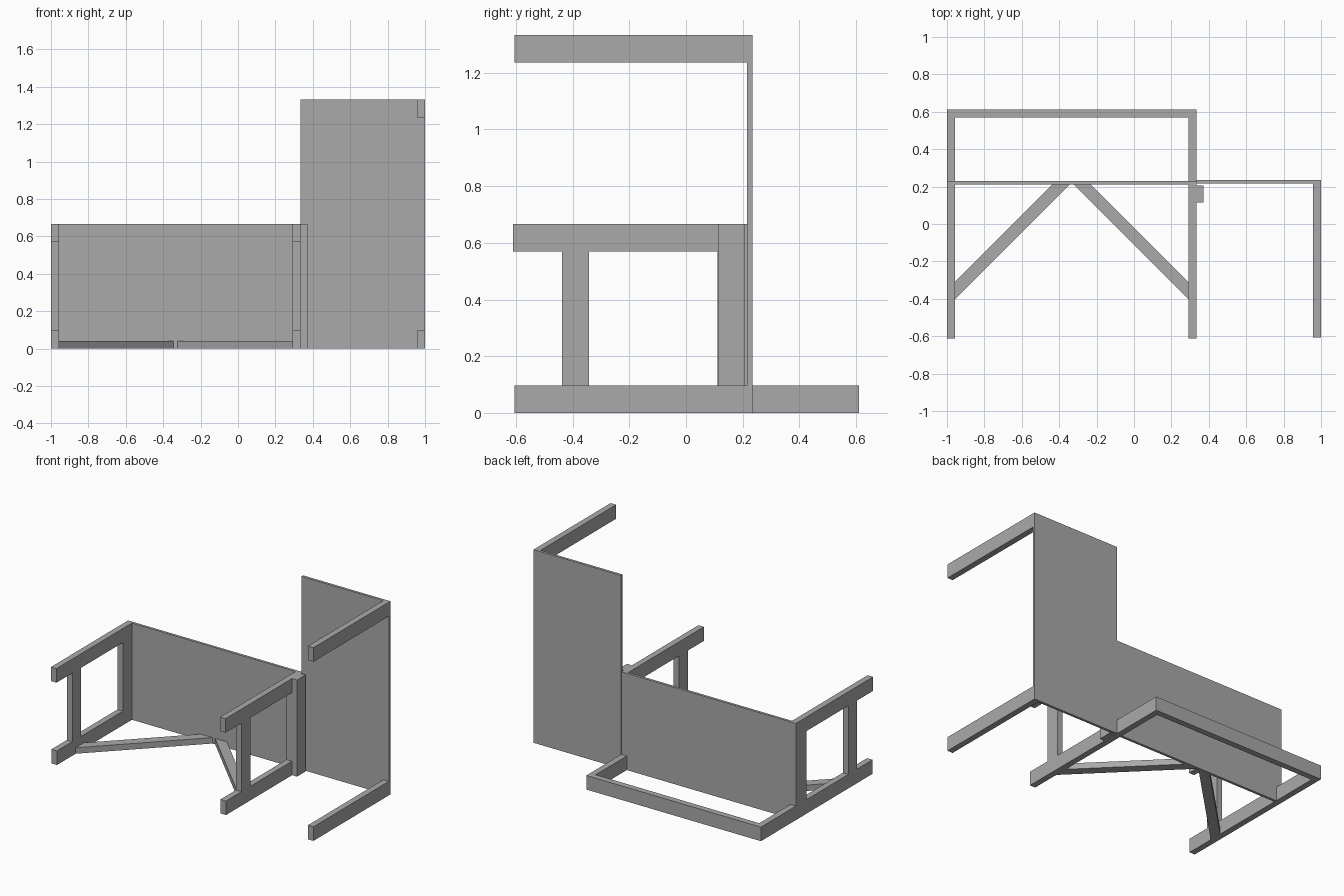
import bpy
import bmesh

cube = bpy.data.objects.get("Cube")
if cube:
    bpy.data.objects.remove(cube, do_unlink=True)

grey = bpy.data.materials.new("plain grey")
grey.use_nodes = True
grey.diffuse_color = (0.4, 0.4, 0.4, 1)
grey.node_tree.nodes["Principled BSDF"].inputs["Base Color"].default_value = grey.diffuse_color


def prism(name, outline, shift):
    """Extrude a flat outline of 3D points along a shift vector."""
    bm = bmesh.new()
    face = bm.faces.new([bm.verts.new(p) for p in outline])
    extruded = bmesh.ops.extrude_face_region(bm, geom=[face])
    top = [v for v in extruded["geom"] if isinstance(v, bmesh.types.BMVert)]
    bmesh.ops.translate(bm, verts=top, vec=shift)
    bmesh.ops.recalc_face_normals(bm, faces=bm.faces)
    mesh = bpy.data.meshes.new(name)
    bm.to_mesh(mesh)
    bm.free()
    mesh.materials.append(grey)
    obj = bpy.data.objects.new(name, mesh)
    bpy.context.collection.objects.link(obj)
    return obj


def box(name, x, y, z):
    outline = [(x[0], y[0], z[0]), (x[1], y[0], z[0]),
               (x[1], y[1], z[0]), (x[0], y[1], z[0])]
    return prism(name, outline, (0, 0, z[1] - z[0]))


BAR = 0.042                     # bar thickness
RAIL = 0.097                    # rail height
LEFT, RIGHT = 0.333, -1.0       # outer sides of the low section
LOW, TALL = 0.667, 1.333        # panel heights
PANEL = (0.212, 0.23)           # low panel front and back
TALL_PANEL = (0.216, 0.234)
FRONT, BACK = -0.606, 0.611

# Low panel, notched at its bottom corners to sit over the floor rails
inner_r, inner_l = RIGHT + BAR, LEFT - BAR
profile = [(inner_r, 0), (inner_l, 0), (inner_l, RAIL), (LEFT, RAIL),
           (LEFT, LOW), (RIGHT, LOW), (RIGHT, RAIL), (inner_r, RAIL)]
prism("low_panel", [(x, PANEL[0], z) for x, z in profile],
      (0, PANEL[1] - PANEL[0], 0))

# Two side frames with floor rail, top rail, two posts and a diagonal brace
for side, x0, inner, sign in (("right", RIGHT, inner_r, 1),
                              ("left", inner_l, inner_l, -1)):
    x = (x0, x0 + BAR)
    box(side + "_floor_rail", x, (FRONT, BACK - BAR), (0, RAIL))
    box(side + "_top_rail", x, (-BACK, PANEL[0]), (LOW - RAIL, LOW))
    box(side + "_front_post", x, (-0.438, -0.342), (RAIL, LOW - RAIL))
    box(side + "_rear_post", x, (0.112, PANEL[0]), (RAIL, LOW - RAIL))
    run = PANEL[0] + 0.402
    short_run = PANEL[0] + 0.311
    prism(side + "_brace",
          [(inner, -0.402, 0), (inner + sign * run, PANEL[0], 0),
           (inner + sign * short_run, PANEL[0], 0), (inner, -0.311, 0)],
          (0, 0, 0.041))

# Rear floor rail joining both frames
box("rear_floor_rail", (RIGHT, LEFT), (BACK - BAR, BACK), (0, RAIL))

# Post beside the left frame
box("joining_post", (LEFT, LEFT + 0.038), (0.114, 0.206), (0, LOW))

# Tall panel and its two forward arms
box("tall_panel", (LEFT, 1), TALL_PANEL, (0, TALL))
for name, z in (("lower_arm", 0), ("upper_arm", TALL - RAIL)):
    box(name, (1 - BAR, 1), (FRONT, TALL_PANEL[0]), (z, z + RAIL))
